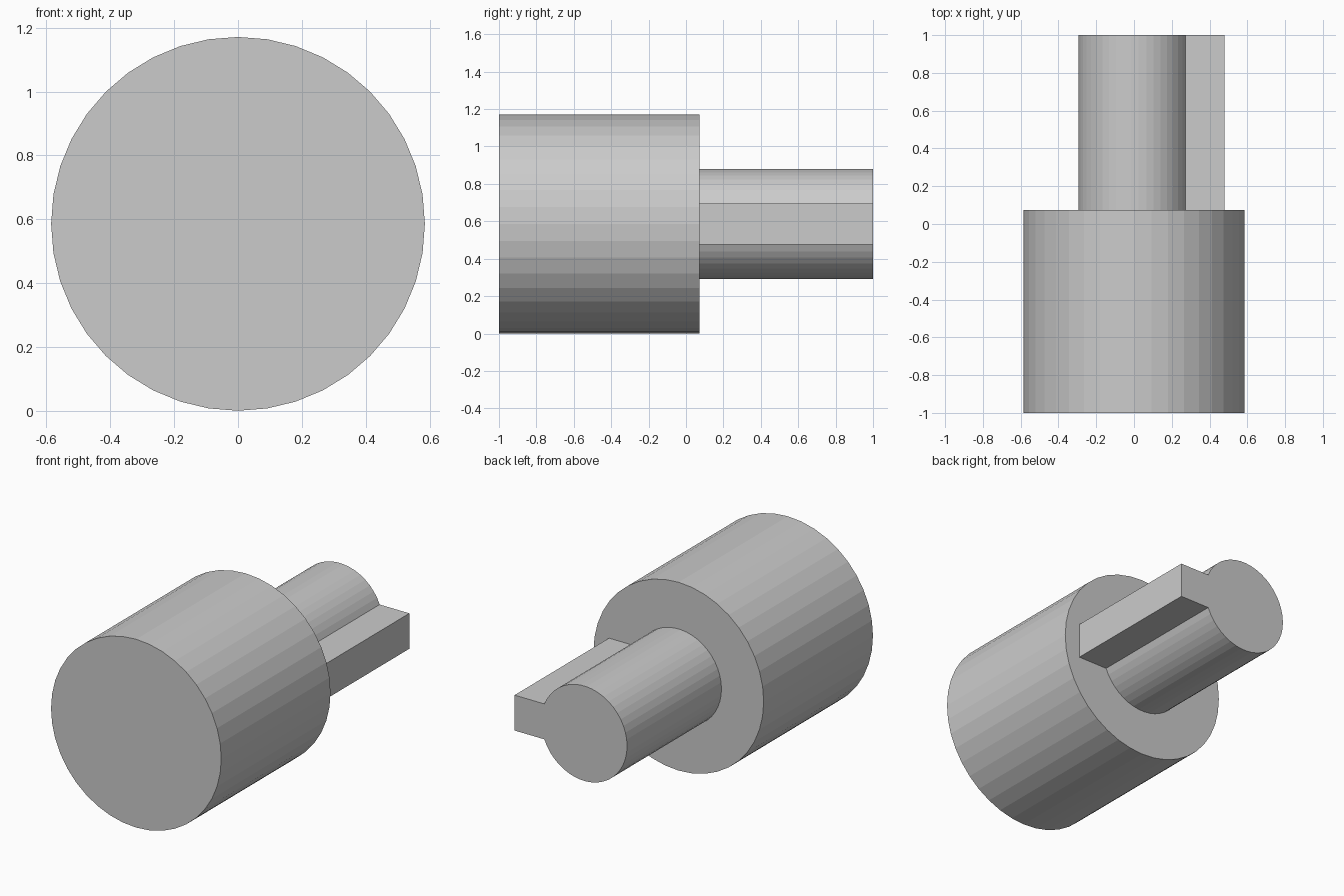
import bpy
import bmesh
from math import sin, cos, asin, tau

cube = bpy.data.objects.get("Cube")
if cube:
    bpy.data.objects.remove(cube, do_unlink=True)

AXIS_Z = 0.586
SIDES = 40

grey = bpy.data.materials.new("plain_grey")
grey.use_nodes = True
colour = (0.6, 0.6, 0.6, 1)
grey.diffuse_color = colour
grey.node_tree.nodes["Principled BSDF"].inputs["Base Color"].default_value = colour


def arc(radius, start, end, steps):
    """Points on an arc around the common axis, both ends included."""
    angles = [start + (end - start) * i / steps for i in range(steps + 1)]
    return [(radius * cos(a), radius * sin(a)) for a in angles]


def extrude_profile(name, outline, y_front, y_back):
    """Solid made by sweeping an x-z outline from y_front to y_back."""
    bm = bmesh.new()
    face = bm.faces.new([bm.verts.new((x, y_front, AXIS_Z + z)) for x, z in outline])
    swept = bmesh.ops.extrude_face_region(bm, geom=[face], use_keep_orig=True)
    moved = [v for v in swept["geom"] if isinstance(v, bmesh.types.BMVert)]
    bmesh.ops.translate(bm, verts=moved, vec=(0, y_back - y_front, 0))
    bmesh.ops.recalc_face_normals(bm, faces=bm.faces)
    mesh = bpy.data.meshes.new(name)
    bm.to_mesh(mesh)
    bm.free()
    mesh.materials.append(grey)
    obj = bpy.data.objects.new(name, mesh)
    bpy.context.collection.objects.link(obj)
    return obj


# Wide cylindrical body
extrude_profile("body", arc(0.585, 0, tau, SIDES)[:-1], -1, 0.073)

# Narrow shaft with a rectangular key along its left side
shaft_radius, key_half, key_reach = 0.295, 0.11, 0.478
meet = asin(key_half / shaft_radius)
profile = arc(shaft_radius, meet, tau - meet, SIDES)
profile += [(key_reach, -key_half), (key_reach, key_half)]
extrude_profile("keyed_shaft", profile, 0.073, 1)
